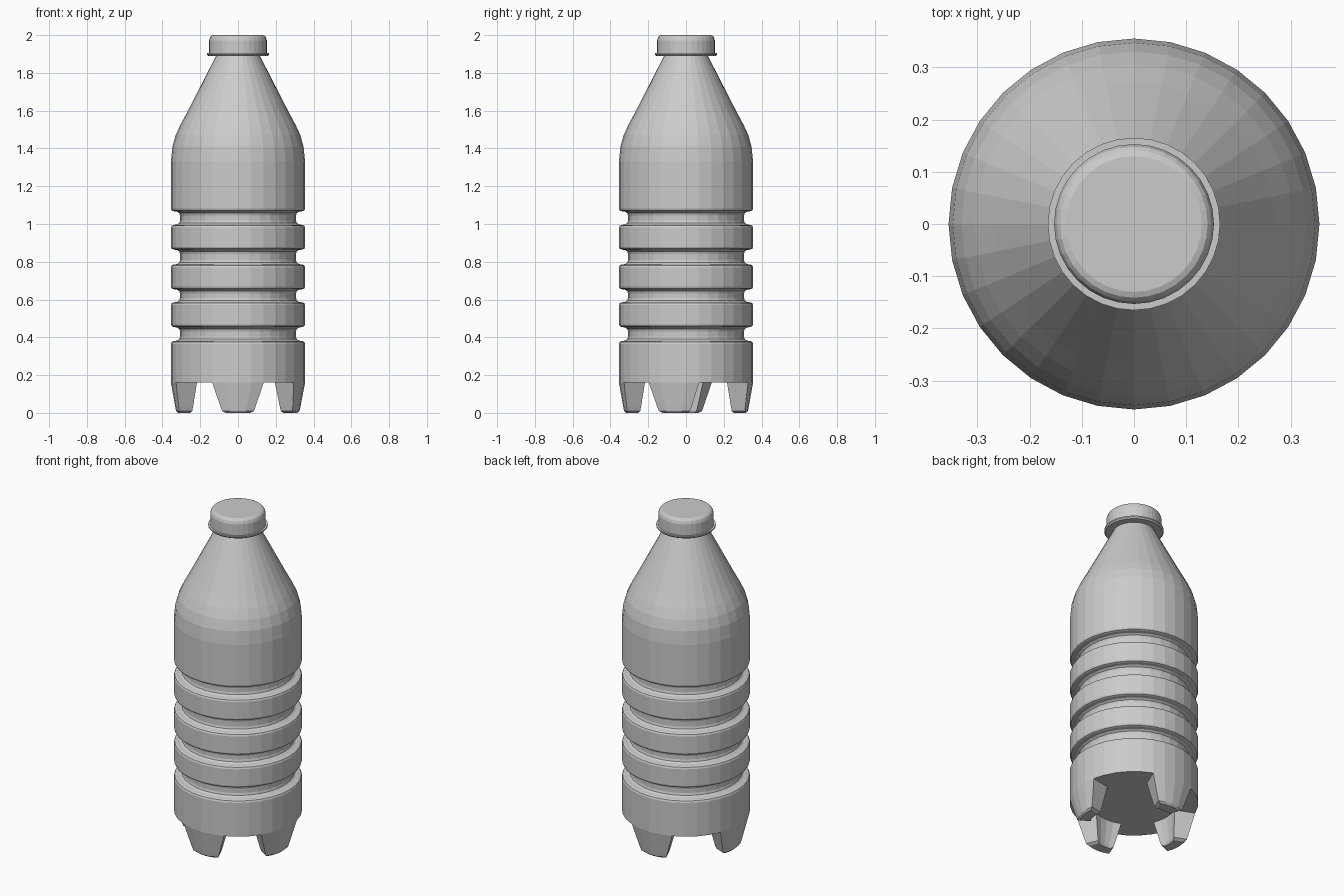
import bpy
import bmesh
from math import cos, sin, pi
from mathutils import Vector

SEGMENTS = 32
RADIUS = 0.355
BASE_Z = 0.16

cube = bpy.data.objects.get("Cube")
if cube:
    bpy.data.objects.remove(cube, do_unlink=True)


def lathe(profile):
    """Revolve (radius, height) pairs; a zero radius becomes a pole."""
    bm = bmesh.new()
    rings = []
    for r, z in profile:
        count = SEGMENTS if r > 0 else 1
        rings.append([bm.verts.new((r * cos(2 * pi * i / SEGMENTS),
                                    r * sin(2 * pi * i / SEGMENTS), z))
                      for i in range(count)])
    faces = []
    for a, b in zip(rings, rings[1:]):
        row = []
        for i in range(SEGMENTS):
            j = (i + 1) % SEGMENTS
            corners = [a[i % len(a)], a[j % len(a)], b[j % len(b)], b[i % len(b)]]
            row.append(bm.faces.new(list(dict.fromkeys(corners))))
        faces.append(row)
    return bm, faces


def finish(bm, name):
    bmesh.ops.recalc_face_normals(bm, faces=bm.faces)
    mesh = bpy.data.meshes.new(name)
    bm.to_mesh(mesh)
    bm.free()
    obj = bpy.data.objects.new(name, mesh)
    bpy.context.collection.objects.link(obj)
    return obj


def groove(z0, z1):
    """Rounded rib edge, filleted channel, rounded rib edge."""
    half = [(RADIUS, -0.014), (0.351, -0.004), (0.341, 0.0),
            (0.322, 0.003), (0.311, 0.011), (0.307, 0.024)]
    return ([(r, z0 + d) for r, d in half]
            + [(r, z1 - d) for r, d in reversed(half)])


def add_foot(bm, faces):
    """Extrude a patch of the base ring into a tapered, rounded foot."""
    verts = {v for f in faces for v in f.verts}
    centre = sum((v.co for v in verts), Vector()) / len(verts)
    previous = 1.0
    for z, scale in [(0.035, 0.69), (0.01, 0.62), (0.0, 0.48)]:
        result = bmesh.ops.extrude_face_region(bm, geom=faces)["geom"]
        faces = [g for g in result if isinstance(g, bmesh.types.BMFace)]
        for v in {v for f in faces for v in f.verts}:
            v.co.x = centre.x + (v.co.x - centre.x) * scale / previous
            v.co.y = centre.y + (v.co.y - centre.y) * scale / previous
            v.co.z = z
        previous = scale


# Bottle body: recessed base, ribbed wall, curved shoulder and neck
profile = [(0, BASE_Z), (0.235, BASE_Z), (RADIUS, BASE_Z)]
for z0, z1 in [(0.38, 0.455), (0.585, 0.655), (0.785, 0.865), (0.995, 1.068)]:
    profile += groove(z0, z1)
profile += [(RADIUS, 1.33), (0.347, 1.41), (0.33, 1.47), (0.305, 1.525),
            (0.27, 1.59), (0.116, 1.89), (0, 1.89)]
body, rows = lathe(profile)

# Four feet, one set a step off the axis
base_ring = rows[1]
for start in (-3, 6, 14, 22):
    add_foot(body, [base_ring[(start + k) % SEGMENTS] for k in range(4)])
finish(body, "bottle_body")

# Neck flange
flange, _ = lathe([(0, 1.889), (0.158, 1.889), (0.165, 1.897),
                   (0.165, 1.904), (0, 1.904)])
finish(flange, "neck_flange")

# Screw cap with a rounded top edge
cap, _ = lathe([(0, 1.9), (0.153, 1.9), (0.153, 1.972), (0.148, 1.988),
                (0.141, 1.996), (0.13, 2.0), (0, 2.0)])
finish(cap, "cap")
